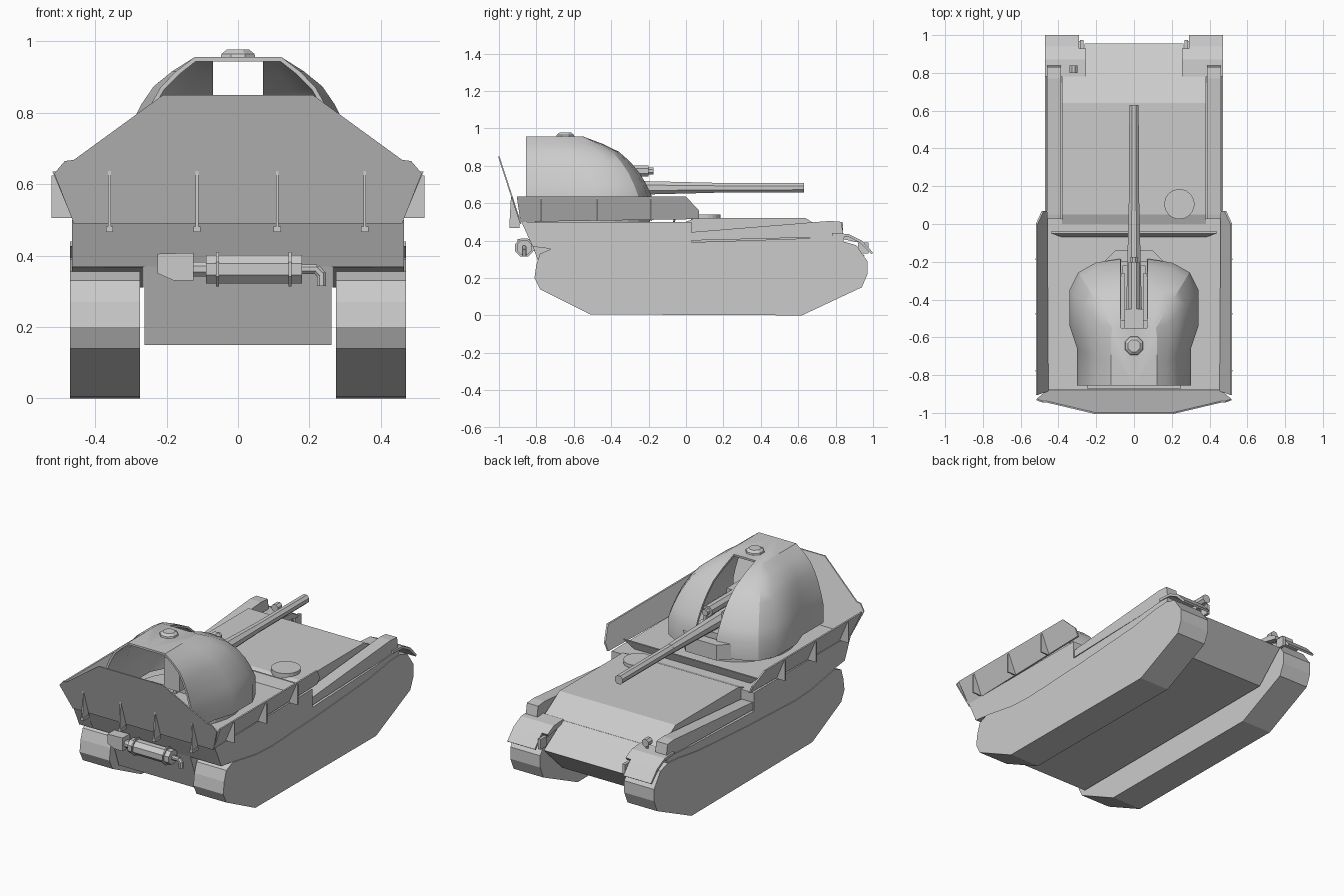
import bpy, bmesh, math
from mathutils import Vector, Matrix

grey = bpy.data.materials.new("armour grey")
grey.diffuse_color = (0.6, 0.6, 0.6, 1)


def finish(name, bm):
    bmesh.ops.recalc_face_normals(bm, faces=bm.faces)
    me = bpy.data.meshes.new(name)
    bm.to_mesh(me)
    bm.free()
    me.materials.append(grey)
    ob = bpy.data.objects.new(name, me)
    bpy.context.collection.objects.link(ob)
    return ob


def slab(name, pts, offset):
    """Closed plate: a 3D outline pushed along an offset vector."""
    bm = bmesh.new()
    face = bm.faces.new([bm.verts.new(p) for p in pts])
    ext = bmesh.ops.extrude_face_region(bm, geom=[face])
    moved = [v for v in ext["geom"] if isinstance(v, bmesh.types.BMVert)]
    bmesh.ops.translate(bm, verts=moved, vec=offset)
    if face.is_valid is False or len(bm.faces) < len(pts) + 2:
        bm.faces.new(bm.verts[:len(pts)])
    return finish(name, bm)


def side_prism(name, yz, x0, x1, mirror=False):
    """Side profile extruded across x, optionally on both sides."""
    for s in ((1, -1) if mirror else (1,)):
        label = name + (("_right" if s > 0 else "_left") if mirror else "")
        slab(label, [(s * x0, y, z) for y, z in yz], (s * (x1 - x0), 0, 0))


def box(name, x0, x1, y0, y1, z0, z1, mirror=False):
    side_prism(name, [(y0, z0), (y1, z0), (y1, z1), (y0, z1)], x0, x1, mirror)


def rod(name, a, b, r1, r2=None, sides=8):
    """Cylinder or cone between two points."""
    a, b = Vector(a), Vector(b)
    bm = bmesh.new()
    rot = (b - a).to_track_quat('Z', 'Y').to_matrix().to_4x4()
    spin = Matrix.Rotation(math.pi / sides, 4, 'Z')
    bmesh.ops.create_cone(bm, cap_ends=True, segments=sides, radius1=r1,
                          radius2=r1 if r2 is None else r2, depth=(b - a).length,
                          matrix=Matrix.Translation((a + b) / 2) @ rot @ spin)
    return finish(name, bm)


# Tracks as solid faceted loops
track_top = [(-0.80, 0.27), (-0.78, 0.33), (-0.72, 0.355), (-0.50, 0.317), (-0.35, 0.31),
             (0.10, 0.33), (0.55, 0.36), (0.75, 0.39), (0.84, 0.395)]
track = track_top + [(0.91, 0.375), (0.97, 0.29), (0.97, 0.22), (0.94, 0.15),
                     (0.62, 0.0), (-0.51, 0.005), (-0.78, 0.14), (-0.81, 0.20)]
side_prism("track", track, 0.275, 0.47, True)

# Hull: lower tub with nose, and wider upper body
side_prism("lower_hull", [(-0.82, 0.37), (-0.74, 0.15), (0.78, 0.15), (0.955, 0.32),
                          (0.78, 0.431), (0.6, 0.45)], -0.262, 0.262)
side_prism("upper_hull", [(-0.88, 0.5), (0.0, 0.5), (0.05, 0.52), (0.64, 0.52),
                          (0.78, 0.432), (0.78, 0.37), (-0.82, 0.37)], -0.38, 0.38)

# Fenders filling the space above the tracks, with curled front sheets
side_prism("fender", track_top[2:] + [(0.85, 0.43), (0.60, 0.41), (0.0, 0.39),
                                      (-0.82, 0.368)], 0.265, 0.465, True)
side_prism("front_fender", [(0.78, 0.44), (0.87, 0.435), (0.94, 0.40), (1.0, 0.335),
                            (0.99, 0.328), (0.93, 0.388), (0.87, 0.42), (0.78, 0.425)],
           0.29, 0.47, True)
side_prism("inner_fender", [(0.78, 0.44), (0.87, 0.435), (0.93, 0.405),
                            (0.92, 0.39), (0.78, 0.42)], 0.255, 0.29, True)
box("tow_lug", 0.268, 0.285, 0.92, 0.975, 0.33, 0.39, True)
side_prism("rear_sponson", [(-0.88, 0.5), (0.03, 0.5), (0.03, 0.385), (-0.82, 0.368)],
           0.375, 0.465, True)
side_prism("stowage_strip", [(0.01, 0.44), (0.02, 0.40), (0.80, 0.42), (0.84, 0.44),
                             (0.83, 0.50), (0.77, 0.505), (0.05, 0.447)], 0.387, 0.46, True)

# Deck hatch and headlight
rod("deck_hatch", (0.24, 0.105, 0.51), (0.24, 0.105, 0.54), 0.08, sides=20)
rod("headlight_stalk", (-0.32, 0.82, 0.42), (-0.32, 0.82, 0.47), 0.008)
rod("headlight", (-0.32, 0.80, 0.475), (-0.32, 0.84, 0.475), 0.023)

# Flared side walls with triangular outer ribs
def flare(z):
    return 0.463 + (z - 0.5) * 0.42

wall = [(-0.885, 0.5), (0.07, 0.515), (0.07, 0.56), (0.0, 0.635), (-0.905, 0.635)]
for s, side in ((1, "right"), (-1, "left")):
    slab("side_wall_" + side, [(s * flare(z), y, z) for y, z in wall], (-s * 0.01, 0, 0))
    for i, y in enumerate((-0.78, -0.48, -0.19)):
        slab(f"wall_rib_{side}_{i}", [(s * 0.463, y, 0.505), (s * 0.522, y, 0.505),
                                      (s * 0.522, y, 0.625), (s * 0.512, y, 0.625)],
             (0, 0.008, 0))
slab("front_wall", [(-0.44, -0.04, 0.55), (0.44, -0.04, 0.55),
                    (0.38, -0.06, 0.5), (-0.38, -0.06, 0.5)], (0, -0.01, 0))

# Leaning rear plate and its ribs
half = [(0.46, 0.49), (0.515, 0.63), (0.485, 0.665), (0.46, 0.668), (0.21, 0.85)]
outline = half + [(-x, z) for x, z in reversed(half)]
slab("rear_plate", [(x, -0.88 - (z - 0.49) * 0.325, z) for x, z in outline], (0, -0.008, 0))
for i, x in enumerate((-0.36, -0.115, 0.11, 0.355)):
    side_prism(f"rear_rib_{i}", [(-0.935, 0.65), (-0.885, 0.49), (-0.9, 0.475),
                                 (-0.945, 0.47)], x - 0.004, x + 0.004)
    box(f"rear_rib_foot_{i}", x - 0.01, x + 0.01, -0.945, -0.89, 0.466, 0.482)

# Turret shell: half outlines lofted from base to roof, mirrored, thickened
base = [(0.295, -0.855), (0.295, -0.66), (0.335, -0.54), (0.335, -0.35),
        (0.29, -0.26), (0.20, -0.21), (0.07, -0.19)]
roof = [(0.12, -0.855), (0.12, -0.75), (0.12, -0.68), (0.12, -0.60),
        (0.115, -0.55), (0.09, -0.55), (0.07, -0.55)]
levels = [(0.535, 0), (0.64, 0), (0.70, 0.08), (0.76, 0.18), (0.82, 0.32),
          (0.87, 0.48), (0.912, 0.72), (0.95, 1)]
bm = bmesh.new()
rows = [[bm.verts.new((bx + (rx - bx) * f, by + (ry - by) * f, z))
         for (bx, by), (rx, ry) in zip(base, roof)] for z, f in levels]
for lo, hi in zip(rows, rows[1:]):
    for i in range(len(base) - 1):
        bm.faces.new((lo[i], lo[i + 1], hi[i + 1], hi[i]))
bm.faces.new(rows[-1] + [bm.verts.new((0, -0.55, 0.95)), bm.verts.new((0, -0.855, 0.95))])
shell = finish("turret_shell", bm)
shell.modifiers.new("mirror", 'MIRROR')
thick = shell.modifiers.new("thickness", 'SOLIDIFY')
thick.thickness, thick.offset = 0.012, 0
bpy.context.view_layer.objects.active = shell
shell.select_set(True)
for m in ("mirror", "thickness"):
    bpy.ops.object.modifier_apply(modifier=m)
bpy.ops.object.shade_smooth_by_angle(angle=math.radians(28))

# Turret base, floor and roof cap
rod("turret_ring", (0, -0.5, 0.49), (0, -0.5, 0.535), 0.31, sides=24)
box("turret_floor", -0.25, 0.25, -0.87, -0.45, 0.515, 0.54)
rod("roof_cap", (0, -0.645, 0.95), (0, -0.645, 0.965), 0.054, 0.05)
rod("roof_cap_top", (0, -0.645, 0.965), (0, -0.645, 0.977), 0.05, 0.034)

# Gun: stepped barrel, cradle, breech and upper recoil cylinder
rod("barrel", (0, 0.15, 0.682), (0, 0.63, 0.682), 0.028, 0.027)
rod("barrel_root", (0, -0.5, 0.682), (0, 0.15, 0.682), 0.046, 0.029)
rod("recoil_cylinder", (0, -0.5, 0.772), (0, -0.2, 0.772), 0.032)
rod("recoil_cap", (0, -0.2, 0.772), (0, -0.175, 0.772), 0.02)
box("cradle_cheek", 0.05, 0.068, -0.51, -0.26, 0.54, 0.76, True)
box("breech", -0.05, 0.05, -0.62, -0.45, 0.62, 0.80)
box("gun_pedestal", -0.06, 0.06, -0.48, -0.22, 0.53, 0.645)
slab("mount_bracket", [(-0.16, -0.20, 0.53), (0.16, -0.20, 0.53), (0.10, -0.14, 0.53),
                       (-0.10, -0.14, 0.53)], (0, 0, 0.09))

# Exhaust muffler with straps, end box and tail pipe
my, mz = -0.865, 0.362
rod("muffler", (-0.09, my, mz), (0.18, my, mz), 0.043)
for i, x in enumerate((-0.057, 0.146)):
    rod(f"muffler_strap_{i}", (x - 0.004, my, mz), (x + 0.004, my, mz), 0.052)
    box(f"muffler_bracket_{i}", x - 0.006, x + 0.006, my, -0.80, 0.345, 0.375)
rod("muffler_inlet", (-0.13, my, mz), (-0.09, my, mz), 0.022)
slab("exhaust_box", [(-0.225, -0.90, 0.405), (-0.125, -0.90, 0.408), (-0.125, -0.90, 0.33),
                     (-0.18, -0.90, 0.33), (-0.225, -0.90, 0.35)], (0, 0.07, 0))
rod("tail_pipe", (0.18, my, mz), (0.222, my, mz), 0.014)
rod("tail_pipe_bend", (0.218, my, 0.364), (0.234, my, 0.346), 0.014)
rod("tail_pipe_end", (0.234, my, 0.352), (0.234, my, 0.315), 0.014)
